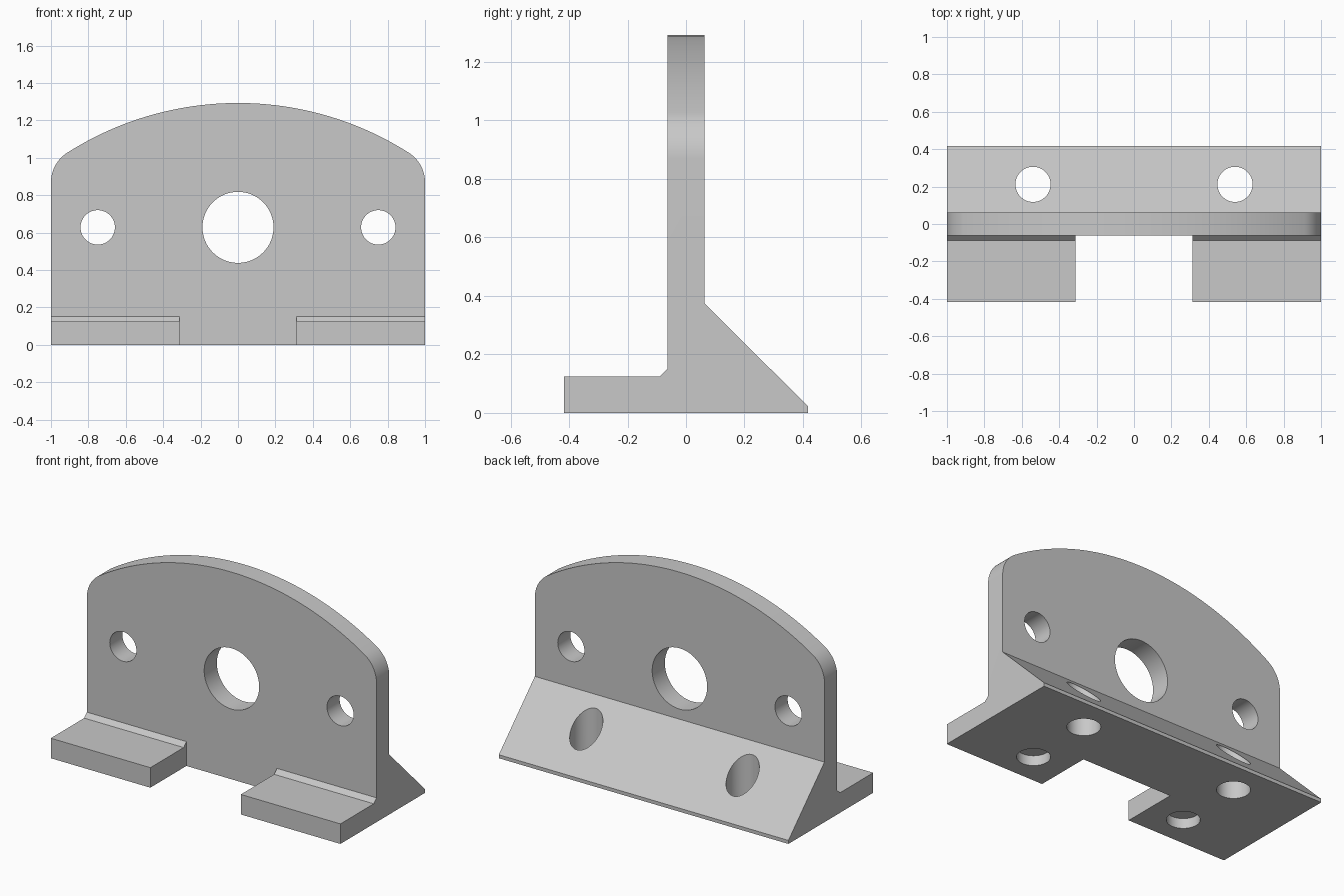
import bpy, bmesh, math
from mathutils import Vector

cube = bpy.data.objects.get("Cube")
if cube:
    bpy.data.objects.remove(cube, do_unlink=True)

grey = bpy.data.materials.new("plain_grey")
grey.use_nodes = True
colour = (0.58, 0.58, 0.58, 1)
grey.diffuse_color = colour
grey.node_tree.nodes["Principled BSDF"].inputs["Base Color"].default_value = colour


def prism(name, outline, place, start, end):
    """Extrude a 2D outline; place(a, b, depth) maps it into space."""
    bm = bmesh.new()
    face = bm.faces.new([bm.verts.new(place(a, b, start)) for a, b in outline])
    out = bmesh.ops.extrude_face_region(bm, geom=[face])
    moved = [v for v in out["geom"] if isinstance(v, bmesh.types.BMVert)]
    shift = Vector(place(0, 0, end)) - Vector(place(0, 0, start))
    bmesh.ops.translate(bm, verts=moved, vec=shift)
    bmesh.ops.recalc_face_normals(bm, faces=bm.faces)
    mesh = bpy.data.meshes.new(name)
    bm.to_mesh(mesh)
    bm.free()
    mesh.materials.append(grey)
    obj = bpy.data.objects.new(name, mesh)
    bpy.context.collection.objects.link(obj)
    return obj


def along_x(a, b, d):
    return (d, a, b)


def along_y(a, b, d):
    return (a, d, b)


def along_z(a, b, d):
    return (a, b, d)


def arc(cx, cz, radius, start, end, steps):
    angles = [start + (end - start) * i / steps for i in range(steps + 1)]
    return [(cx + radius * math.cos(t), cz + radius * math.sin(t)) for t in angles]


def circle(cx, cy, radius):
    return arc(cx, cy, radius, 0, math.tau, 64)[:-1]


def combine(target, tool, operation):
    mod = target.modifiers.new(operation.title(), 'BOOLEAN')
    mod.operation = operation
    mod.solver = 'EXACT'
    mod.object = tool
    bpy.context.view_layer.objects.active = target
    bpy.ops.object.modifier_apply(modifier=mod.name)
    bpy.data.objects.remove(tool, do_unlink=True)


# Side profile: upright plate, front foot with chamfer, sloped rear foot
half, reach = 0.0625, 0.418
profile = [(-reach, 0), (reach, 0), (reach, 0.022), (half, 0.375), (half, 1.5),
           (-half, 1.5), (-half, 0.152), (-half - 0.027, 0.125), (-reach, 0.125)]
bracket = prism("mounting_bracket", profile, along_x, -1.1, 1.1)

# Front outline: crowned top blended into rounded shoulders
crown, shoulder, peak = 1.7, 0.1875, 1.293
centre = peak - crown
corner_x = 1 - shoulder
corner_z = centre + math.sqrt((crown - shoulder) ** 2 - corner_x ** 2)
blend = math.atan2(corner_z - centre, corner_x)
right = arc(corner_x, corner_z, shoulder, 0, blend, 16)
left = [(-x, z) for x, z in reversed(right)]
top = arc(0, centre, crown, blend, math.pi - blend, 48)[1:-1]
outline = [(-1, -0.1), (1, -0.1)] + right + top + left
combine(bracket, prism("outline", outline, along_y, -0.6, 0.6), 'INTERSECT')

# Gap between the two front feet
gap = [(-0.3125, -0.6), (0.3125, -0.6), (0.3125, -half), (-0.3125, -half)]
combine(bracket, prism("gap", gap, along_z, -0.1, 0.3), 'DIFFERENCE')

# Holes through the plate
for x, radius in ((0, 0.19), (-0.75, 0.092), (0.75, 0.092)):
    combine(bracket, prism("plate_hole", circle(x, 0.628, radius), along_y, -0.3, 0.3), 'DIFFERENCE')

# Holes through the rear slope and shallow sockets under the front feet
for x in (-0.54, 0.54):
    for y, depth in ((0.212, 0.6), (-0.22, 0.0625)):
        combine(bracket, prism("foot_hole", circle(x, y, 0.094), along_z, -0.1, depth), 'DIFFERENCE')

# Smooth curves, crisp edges
bpy.ops.object.select_all(action='DESELECT')
bracket.select_set(True)
bpy.context.view_layer.objects.active = bracket
bpy.ops.object.shade_smooth_by_angle(angle=math.radians(30))
